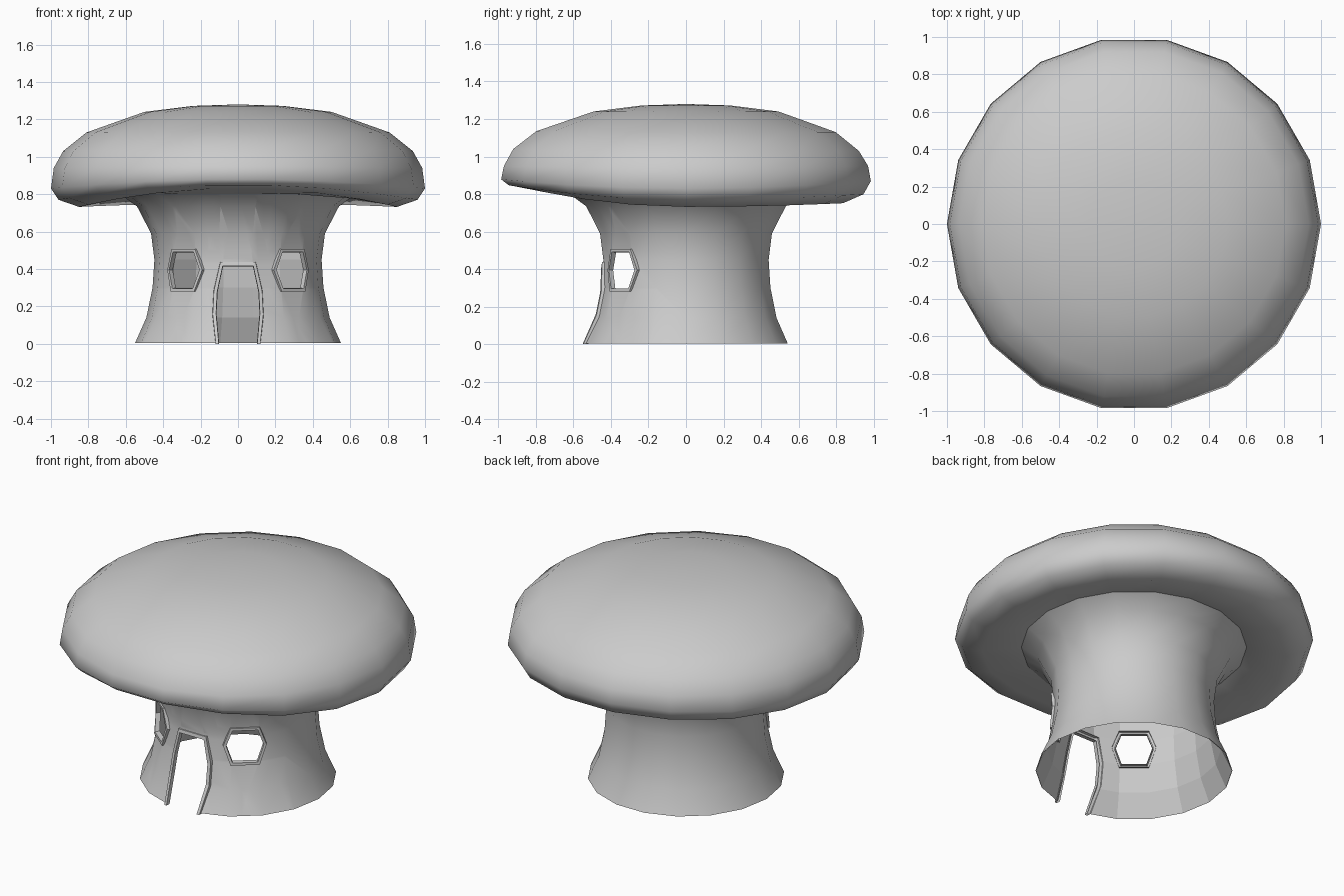
import bpy, bmesh, math
from mathutils import Vector

if "Cube" in bpy.data.objects:
    bpy.data.objects.remove(bpy.data.objects["Cube"])

SIDES = 18
STEM = [(.55, .005), (.49, .14), (.457, .30), (.447, .45), (.465, .59), (.54, .735), (.63, .80)]
# radius, height, lift of the rim at the front, lift at the back
CAP = [(.63, .80, 0, 0), (.85, .732, .10, .02), (.96, .77, .08, .03), (1.0, .83, .05, .04),
       (.985, .94, .01, .01), (.935, 1.03, .01, 0), (.81, 1.13, .005, 0),
       (.50, 1.24, 0, 0), (.24, 1.272, 0, 0)]
DOOR = [(-.107, 0), (-.122, .16), (-.116, .28), (-.085, .422), (.085, .422), (.116, .28), (.122, .16), (.107, 0)]
WINDOW = [(-.11, .395), (-.074, .495), (.074, .495), (.11, .395), (.074, .292), (-.074, .292)]
# outline, angle around the stem, centre height, name
OPENINGS = [(DOOR, -90, .2, "door_frame"), (WINDOW, -50, .395, "window_frame_right"),
            (WINDOW, -130, .395, "window_frame_left")]


def finish(bm, name, smooth=True):
    me = bpy.data.meshes.new(name)
    bm.to_mesh(me)
    bm.free()
    ob = bpy.data.objects.new(name, me)
    bpy.context.collection.objects.link(ob)
    for p in me.polygons:
        p.use_smooth = smooth
    return ob


def axes(deg):
    a = math.radians(deg)
    out = Vector((math.cos(a), math.sin(a), 0))
    return out, Vector((-out.y, out.x, 0))


def bridge(bm, rings, closed=True):
    for a, b in zip(rings, rings[1:]):
        n = len(a)
        for i in range(n if closed else n - 1):
            j = (i + 1) % n
            bm.faces.new((a[i], a[j], b[j], b[i]))


def stem_radius(z):
    for (r0, z0), (r1, z1) in zip(STEM, STEM[1:]):
        if z <= z1:
            return r0 + (r1 - r0) * (z - z0) / (z1 - z0)


def wall(name, inset, smooth):
    bm = bmesh.new()
    rings = []
    for r, z in STEM:
        rings.append([bm.verts.new(axes(i * 20)[0] * (r - inset) + Vector((0, 0, z))) for i in range(SIDES)])
    bridge(bm, rings)
    # cut each convex opening along its edges, then drop the faces inside
    for poly, deg, zc, _ in OPENINGS:
        out, side = axes(deg)
        planes = []
        for (u0, z0), (u1, z1) in zip(poly, poly[1:] + poly[:1]):
            p = side * u0 + Vector((0, 0, z0))
            d = side * (u1 - u0) + Vector((0, 0, z1 - z0))
            n = d.cross(out).normalized()
            if n.dot(Vector((0, 0, zc)) - p) > 0:
                n = -n
            planes.append((p, n))
        for p, n in planes:
            near = [f for f in bm.faces if f.calc_center_median().dot(out) > 0
                    and abs(f.calc_center_median().dot(side)) < .25]
            geom = set(near)
            for f in near:
                geom.update(f.edges)
                geom.update(f.verts)
            bmesh.ops.bisect_plane(bm, geom=list(geom), dist=1e-5, plane_co=p, plane_no=n)
        inside = []
        for f in bm.faces:
            c = f.calc_center_median()
            if c.dot(out) > 0 and all((c - p).dot(n) < 1e-5 for p, n in planes):
                inside.append(f)
        bmesh.ops.delete(bm, geom=inside, context='FACES')
    if inset:
        bmesh.ops.reverse_faces(bm, faces=bm.faces[:])
    finish(bm, name, smooth)


# Stem: smooth outside, faceted lining inside
wall("stem", 0, True)
wall("stem_lining", .004, False)

# Raised frames that follow the curve of the stem
for poly, deg, zc, name in OPENINGS:
    out, side = axes(deg)
    bm = bmesh.new()
    rings = []
    for scale, off in ((1.13, -.012), (1.11, .014), (.96, .014), (.94, -.014)):
        ring = []
        for u, z in poly:
            u2 = u * scale
            z2 = zc + (z - zc) * (scale if poly is WINDOW else 1 + (scale - 1) * .6) if z > 0 else 0
            r = stem_radius(z2) * .99
            ring.append(bm.verts.new(out * (math.sqrt(r * r - u2 * u2) + off) + side * u2 + Vector((0, 0, z2))))
        rings.append(ring)
    bridge(bm, rings, poly is WINDOW)
    bmesh.ops.recalc_face_normals(bm, faces=bm.faces[:])
    front = max(bm.faces, key=lambda f: abs(f.normal.dot(out)))
    if front.normal.dot(out) < 0:
        bmesh.ops.reverse_faces(bm, faces=bm.faces[:])
    finish(bm, name, False)

# Cap: lathed dome with a rim that lifts over the door
bm = bmesh.new()
rings = []
for r, z, front, back in CAP:
    ring = []
    for i in range(SIDES):
        d = axes(i * 20)[0]
        lift = (front if d.y < 0 else back) * d.y ** 2
        ring.append(bm.verts.new(d * r + Vector((0, 0, z + lift))))
    rings.append(ring)
bridge(bm, rings)
top = bm.verts.new((0, 0, 1.28))
for i in range(SIDES):
    bm.faces.new((rings[-1][i], rings[-1][(i + 1) % SIDES], top))
finish(bm, "cap")
